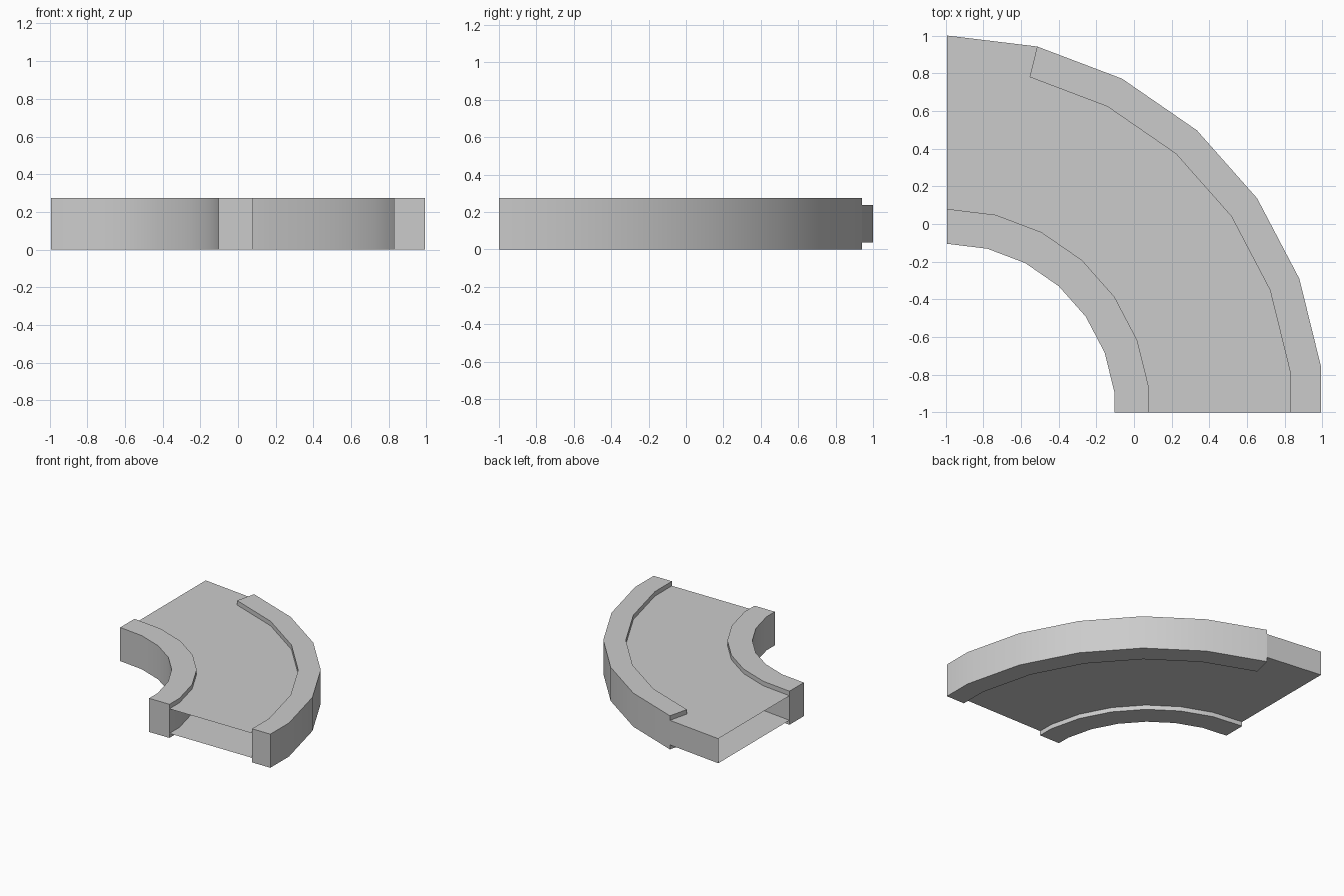
import bpy, math

if "Cube" in bpy.data.objects:
    bpy.data.objects.remove(bpy.data.objects["Cube"])

# Quarter-turn bend: rings are 26-sided, centred on the inside corner
CX, CY = -0.9925, -1.0
STEP = 2 * math.pi / 26
HEIGHT = 0.275
DECK_LOW, DECK_HIGH = 0.037, 0.238
R_IN, R_DECK_IN, R_DECK_OUT, R_OUT = 0.895, 1.08, 1.833, 2.0


def arc(radius, first=0):
    """Arc points from the left end, finished by a straight run to the front."""
    pts = []
    for k in range(first, 7):
        a = math.pi / 2 - k * STEP
        pts.append((CX + radius * math.cos(a), CY + radius * math.sin(a)))
    return pts + [(pts[-1][0], CY)]


def make(name, verts, faces):
    mesh = bpy.data.meshes.new(name)
    mesh.from_pydata(verts, [], faces)
    mesh.update()
    obj = bpy.data.objects.new(name, mesh)
    bpy.context.collection.objects.link(obj)
    bpy.ops.object.select_all(action='DESELECT')
    obj.select_set(True)
    bpy.context.view_layer.objects.active = obj
    bpy.ops.object.shade_smooth_by_angle(angle=math.radians(30))
    return obj


def rim(name, r0, r1, first=0):
    """Solid curved side rail with closed ends."""
    a, b = arc(r0, first), arc(r1, first)
    n = len(a)
    verts = [(x, y, z) for z in (0, HEIGHT) for x, y in a + b]
    t = 2 * n
    faces = []
    for i in range(n - 1):
        j = i + 1
        faces += [(i, n + i, n + j, j),                  # underside
                  (t + i, t + j, t + n + j, t + n + i),  # top
                  (i, j, t + j, t + i),                  # inside wall
                  (n + i, t + n + i, t + n + j, n + j)]  # outside wall
    e = n - 1
    faces += [(0, t, t + n, n), (e, n + e, t + n + e, t + e)]
    return make(name, verts, faces)


rim("inner_rail", R_IN, R_DECK_IN)
rim("outer_rail", R_DECK_OUT, R_OUT, first=1)

# Flat deck outline: reaches full width at the left end, before the outer rail
outer = arc(R_OUT)[:2] + arc(R_DECK_OUT, 1)
outline = outer + arc(R_DECK_IN)[::-1]
n = len(outline)
make("deck_top", [(x, y, DECK_HIGH) for x, y in outline], [tuple(reversed(range(n)))])
make("deck_bottom", [(x, y, DECK_LOW) for x, y in outline], [tuple(range(n))])

# Short exposed outer wall of the deck
(x0, y0), (x1, y1) = outer[:2]
make("deck_side",
     [(x0, y0, DECK_LOW), (x0, y0, DECK_HIGH), (x1, y1, DECK_HIGH), (x1, y1, DECK_LOW)],
     [(0, 1, 2, 3)])
